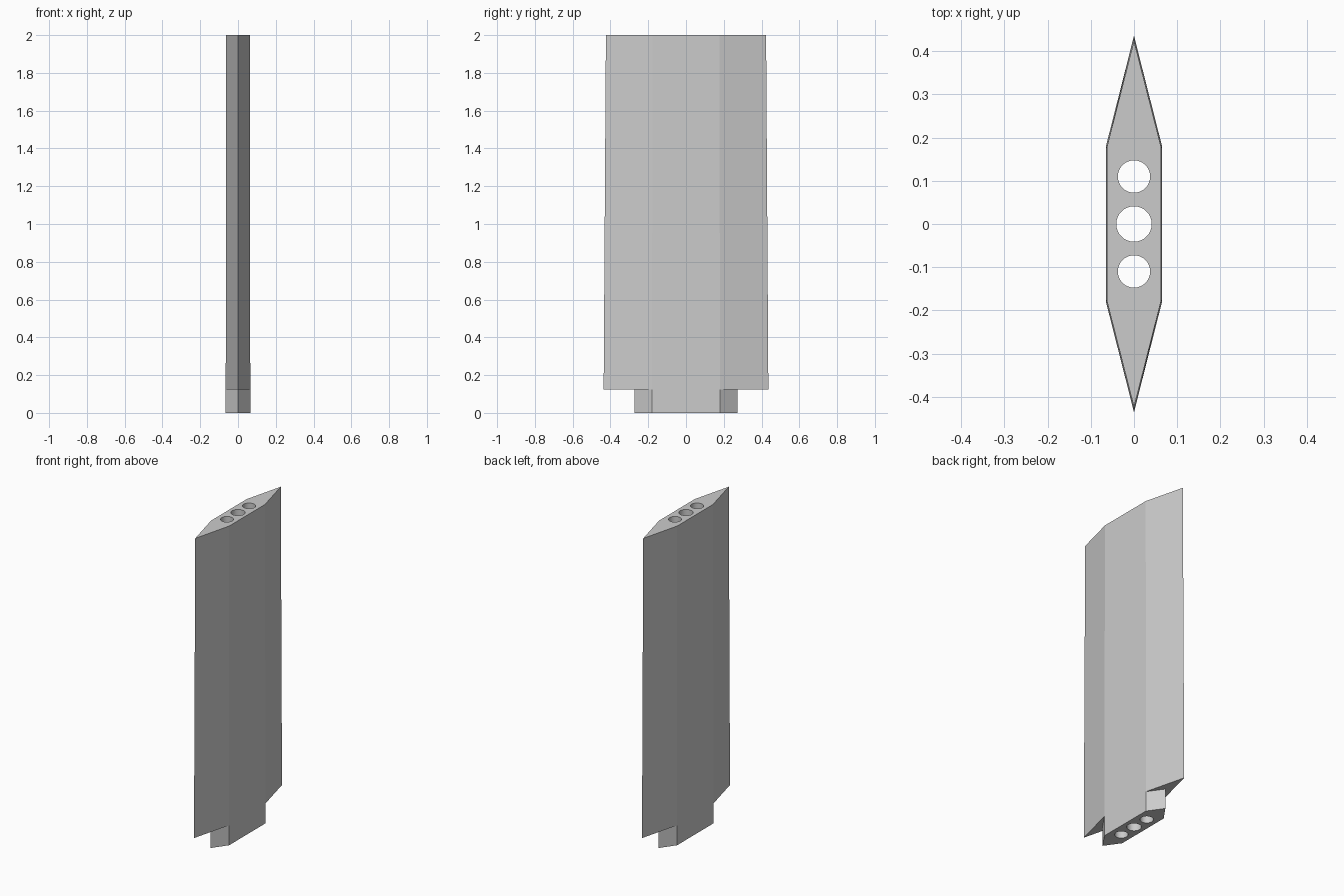
import bpy, bmesh

cube = bpy.data.objects.get("Cube")
if cube:
    bpy.data.objects.remove(cube, do_unlink=True)

steel = bpy.data.materials.new("plain grey")
steel.use_nodes = True
grey = (0.6, 0.6, 0.6, 1)
steel.diffuse_color = grey
steel.node_tree.nodes["Principled BSDF"].inputs["Base Color"].default_value = grey


def make_object(name, bm):
    bmesh.ops.recalc_face_normals(bm, faces=bm.faces)
    mesh = bpy.data.meshes.new(name)
    bm.to_mesh(mesh)
    bm.free()
    mesh.materials.append(steel)
    obj = bpy.data.objects.new(name, mesh)
    bpy.context.collection.objects.link(obj)
    return obj


def six_sided_prism(name, sections):
    """Loft flat-sided sections, each (z, half width, shoulder y, tip y)."""
    bm = bmesh.new()
    rings = []
    for z, w, s, t in sections:
        outline = [(0, -t), (w, -s), (w, s), (0, t), (-w, s), (-w, -s)]
        rings.append([bm.verts.new((x, y, z)) for x, y in outline])
    bm.faces.new(rings[0])
    bm.faces.new(rings[-1])
    for low, high in zip(rings, rings[1:]):
        for i in range(6):
            j = (i + 1) % 6
            bm.faces.new((low[i], low[j], high[j], high[i]))
    return make_object(name, bm)


def apply_boolean(target, tool, operation):
    mod = target.modifiers.new(operation.title(), "BOOLEAN")
    mod.operation = operation
    mod.solver = "EXACT"
    mod.object = tool
    bpy.context.view_layer.objects.active = target
    bpy.ops.object.modifier_apply(modifier=mod.name)
    bpy.data.objects.remove(tool, do_unlink=True)


# Long blade, narrowing slightly to the top, on a short pointed tang
blade = six_sided_prism("blade", [(0.125, 0.065, 0.18, 0.436), (2, 0.063, 0.177, 0.424)])
tang = six_sided_prism("tang", [(0, 0.065, 0.18, 0.272), (0.125, 0.065, 0.18, 0.272)])
apply_boolean(blade, tang, "UNION")

# Three round channels through the full length
for y, radius in ((-0.11, 0.0375), (0, 0.041), (0.11, 0.0375)):
    bm = bmesh.new()
    bmesh.ops.create_cone(bm, cap_ends=True, segments=32, radius1=radius, radius2=radius, depth=3)
    bmesh.ops.translate(bm, verts=bm.verts, vec=(0, y, 1))
    apply_boolean(blade, make_object("channel_cutter", bm), "DIFFERENCE")

# Smooth channel walls, crisp outer edges
bpy.ops.object.select_all(action="DESELECT")
blade.select_set(True)
bpy.context.view_layer.objects.active = blade
bpy.ops.object.shade_smooth_by_angle(angle=0.21)
